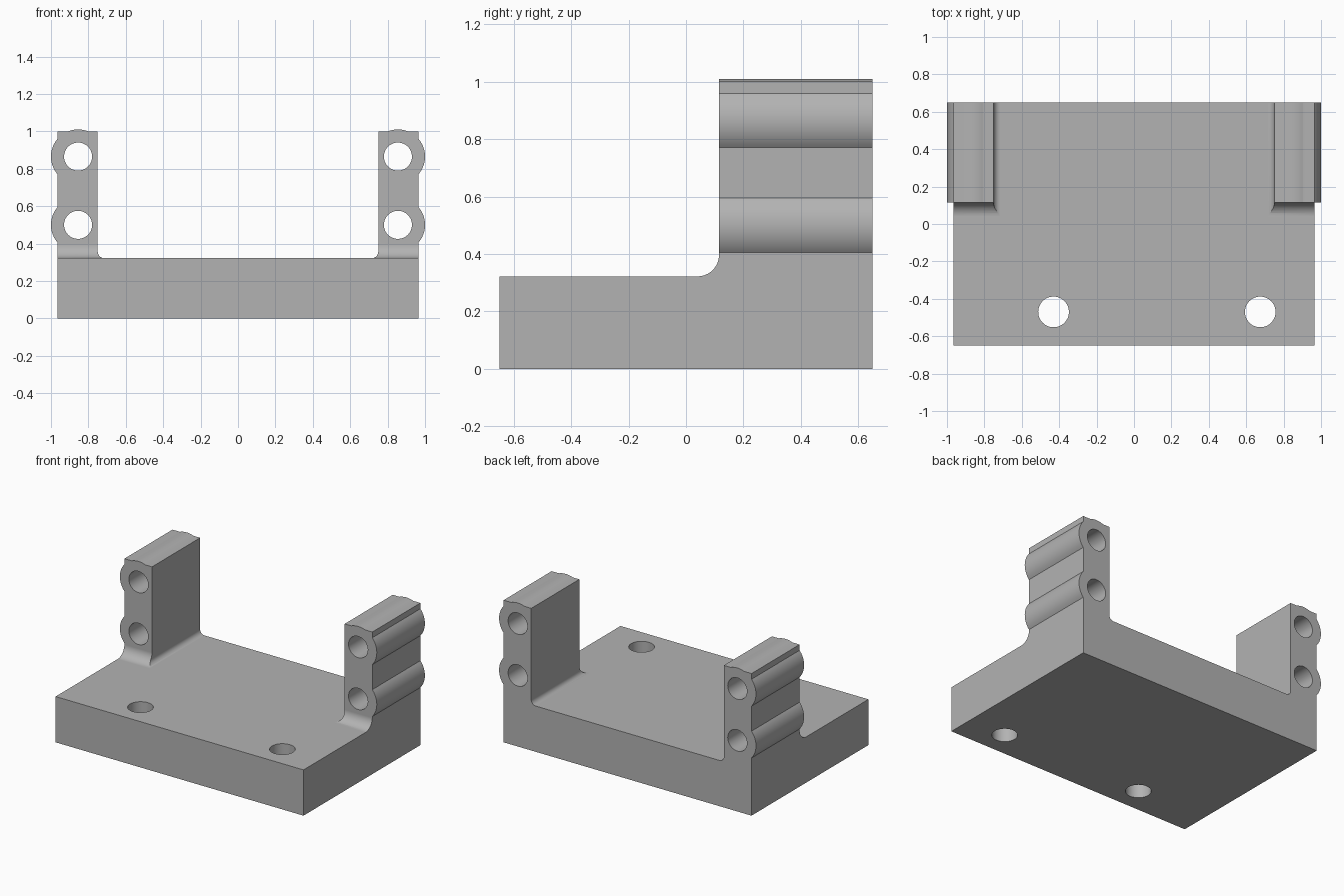
import bpy
import bmesh
import math
from mathutils import Vector

cube = bpy.data.objects.get("Cube")
if cube:
    bpy.data.objects.remove(cube, do_unlink=True)

# Main dimensions
HALF_W, HALF_D = 0.965, 0.65
BASE_TOP, ARM_TOP = 0.322, 1.0
ARM_IN, ARM_FRONT = 0.75, 0.115
BOSS_X, BOSS_ZS, BOSS_R, BORE_R = 0.855, (0.5, 0.865), 0.145, 0.075
FILLET_IN, FILLET_FRONT = 0.035, 0.075

grey = bpy.data.materials.new("plain grey")
grey.use_nodes = True
colour = (0.45, 0.45, 0.45, 1)
grey.diffuse_color = colour
grey.node_tree.nodes["Principled BSDF"].inputs["Base Color"].default_value = colour


def arc(cx, cy, r, start, end, steps=12):
    """Points along a circular arc, angles in radians."""
    return [(cx + r * math.cos(start + (end - start) * i / steps),
             cy + r * math.sin(start + (end - start) * i / steps))
            for i in range(steps + 1)]


def prism(name, outline, axis, start, end):
    """Extrude a flat outline along the named axis."""
    place = {"x": lambda a, b, t: (t, a, b),
             "y": lambda a, b, t: (a, t, b),
             "z": lambda a, b, t: (a, b, t)}[axis]
    bm = bmesh.new()
    face = bm.faces.new([bm.verts.new(place(a, b, start)) for a, b in outline])
    side = bmesh.ops.extrude_face_region(bm, geom=[face])
    moved = [v for v in side["geom"] if isinstance(v, bmesh.types.BMVert)]
    bmesh.ops.translate(bm, verts=moved, vec=Vector(place(0, 0, end - start)))
    bmesh.ops.recalc_face_normals(bm, faces=bm.faces)
    mesh = bpy.data.meshes.new(name)
    bm.to_mesh(mesh)
    bm.free()
    mesh.materials.append(grey)
    obj = bpy.data.objects.new(name, mesh)
    bpy.context.collection.objects.link(obj)
    return obj


def circle(cx, cy, r):
    return arc(cx, cy, r, 0, 2 * math.pi, 48)[:-1]


# U-shaped section with the screw bosses bulging out of each arm
side_angle = math.acos((HALF_W - BOSS_X) / BOSS_R)
top_angle = math.asin((ARM_TOP - BOSS_ZS[1]) / BOSS_R)
half = [(HALF_W, 0)]
for z in BOSS_ZS:
    half += arc(BOSS_X, z, BOSS_R, -side_angle, side_angle, 20)
half.append((HALF_W, ARM_TOP))
half += arc(BOSS_X, BOSS_ZS[1], BOSS_R, top_angle, math.pi - top_angle)
half.append((ARM_IN, ARM_TOP))
half += arc(ARM_IN - FILLET_IN, BASE_TOP + FILLET_IN, FILLET_IN, 0, -math.pi / 2)
outline = half + [(-x, z) for x, z in reversed(half)]
bracket = prism("bracket", outline, "y", -HALF_D, HALF_D)

# Front clearance, leaving a rounded foot in front of each arm
clearance = [(-1, 1.3), (-1, BASE_TOP)]
clearance += arc(ARM_FRONT - FILLET_FRONT, BASE_TOP + FILLET_FRONT,
                 FILLET_FRONT, -math.pi / 2, 0)
clearance.append((ARM_FRONT, 1.3))
cutters = [prism("front_clearance", clearance, "x", -1.2, 1.2)]

# Bores through the arms and holes through the base
for x in (-BOSS_X, BOSS_X):
    for z in BOSS_ZS:
        cutters.append(prism("arm_bore", circle(x, z, BORE_R), "y", -0.2, 0.9))
for x in (-0.43, 0.675):
    cutters.append(prism("base_hole", circle(x, -0.47, 0.082), "z", -0.2, 0.6))

bpy.ops.object.select_all(action="DESELECT")
bracket.select_set(True)
bpy.context.view_layer.objects.active = bracket
for cutter in cutters:
    cutter.hide_render = True
    cut = bracket.modifiers.new("cut", "BOOLEAN")
    cut.operation = "DIFFERENCE"
    cut.solver = "EXACT"
    cut.object = cutter
    bpy.ops.object.modifier_apply(modifier=cut.name)
    bpy.data.objects.remove(cutter, do_unlink=True)

# Smooth the curved walls and keep the flat faces flat
bpy.ops.object.shade_smooth_by_angle(angle=math.radians(25))
weighted = bracket.modifiers.new("weighted normals", "WEIGHTED_NORMAL")
weighted.keep_sharp = True
